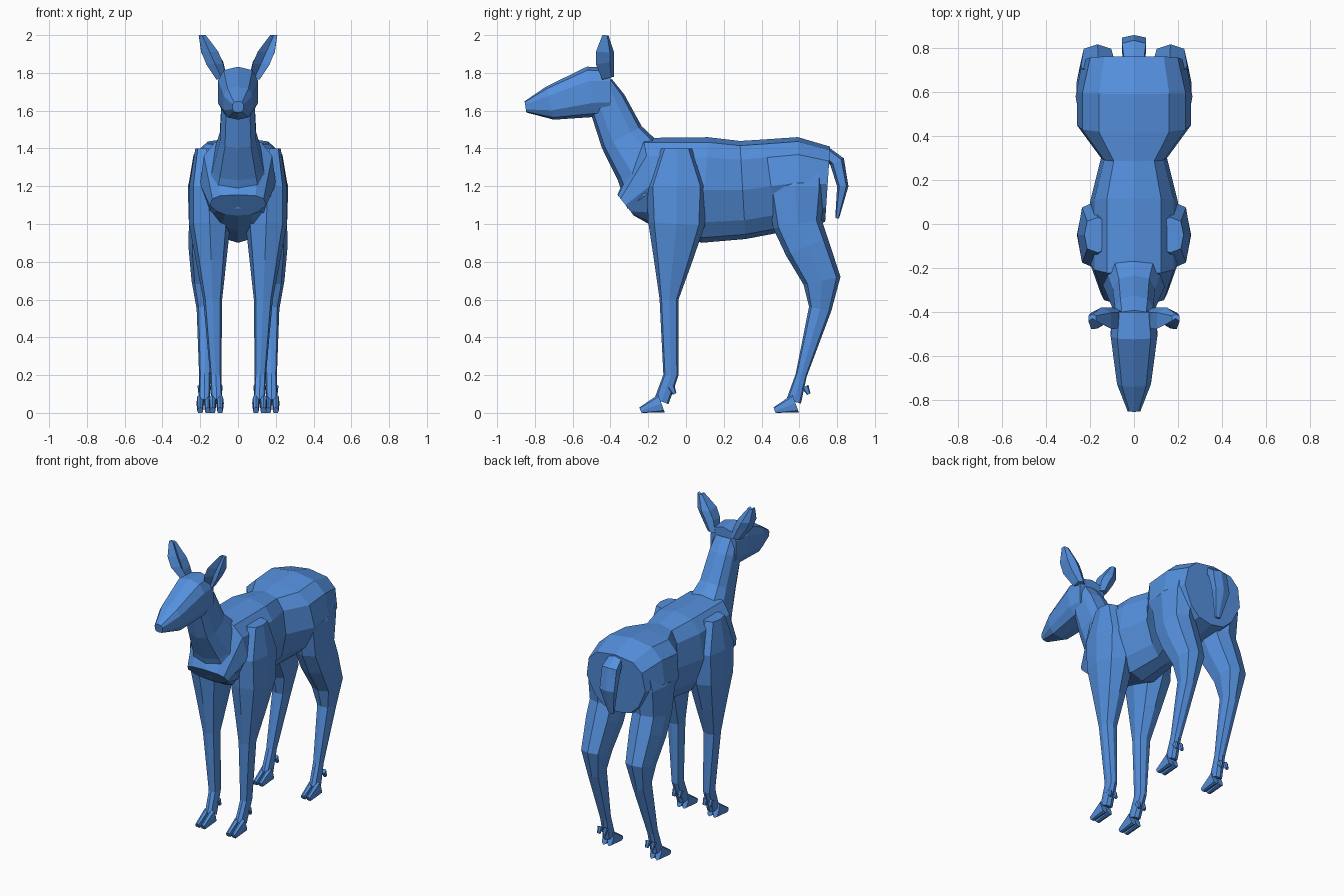
import bpy
import bmesh
from math import cos, sin, pi, copysign
from mathutils import Vector

if "Cube" in bpy.data.objects:
    bpy.data.objects.remove(bpy.data.objects["Cube"], do_unlink=True)

coat = bpy.data.materials.new("coat_blue")
coat.use_nodes = True
coat.diffuse_color = (0.09, 0.28, 0.73, 1)
shader = coat.node_tree.nodes["Principled BSDF"]
shader.inputs["Base Color"].default_value = coat.diffuse_color


def squarish(value, power):
    """Push a sine or cosine outwards so that a round section becomes boxier."""
    return copysign(abs(value) ** power, value)


def section(sides, power, keel, cupped):
    """Points of a unit cross-section, narrowed underneath by the keel."""
    points = []
    for index in range(sides):
        angle = 2 * pi * index / sides
        depth = squarish(cos(angle), power)
        width = squarish(sin(angle), power) * (1 - keel * max(0, -depth))
        if cupped and index == sides // 2:
            depth = 0
        points.append((depth, width))
    return points


def body_part(name, path, sides=8, power=0.7, keel=0, cupped=False,
              stance=0, splay=0, mirrored=False):
    """Sweep a section square to a path of (y, z, half depth, half width).

    The middle of the part lies at x = stance + splay * z.
    """
    outline = section(sides, power, keel, cupped)
    centres = [Vector((0, y, z)) for y, z, depth, width in path]
    last = len(path) - 1
    bm = bmesh.new()
    rings = []
    for index, (y, z, half_depth, half_width) in enumerate(path):
        along = centres[min(index + 1, last)] - centres[max(index - 1, 0)]
        normal = Vector((0, along.z, -along.y)).normalized()
        ring = []
        for depth, width in outline:
            point = centres[index] + normal * depth * half_depth
            point.x = stance + splay * z + width * half_width
            point.z = max(point.z, 0)
            ring.append(bm.verts.new(point))
        rings.append(ring)
    for lower, upper in zip(rings, rings[1:]):
        for index in range(sides):
            after = (index + 1) % sides
            bm.faces.new((lower[index], lower[after], upper[after], upper[index]))
    bm.faces.new(rings[0])
    bm.faces.new(rings[-1])
    bmesh.ops.recalc_face_normals(bm, faces=bm.faces)
    mesh = bpy.data.meshes.new(name)
    bm.to_mesh(mesh)
    bm.free()
    mesh.materials.append(coat)
    part = bpy.data.objects.new(name, mesh)
    bpy.context.collection.objects.link(part)
    if mirrored:
        part.modifiers.new("mirror", "MIRROR").use_mirror_merge = False


# Trunk from the rump to the breast, pinched at the waist
body_part("trunk", [
    (.75, 1.21, .2, .22),
    (.6, 1.22, .24, .26),
    (.45, 1.2, .25, .26),
    (.3, 1.18, .26, .15),
    (.1, 1.18, .28, .2),
    (-.18, 1.21, .25, .2),
    (-.32, 1.1, .07, .15),
], sides=12, keel=.3)

# Neck rising out of the breast
body_part("neck", [
    (-.15, 1.2, .2, .18),
    (-.24, 1.32, .15, .14),
    (-.34, 1.46, .12, .1),
    (-.42, 1.65, .1, .09),
    (-.45, 1.75, .06, .08),
], sides=10)

# Head tapering to the muzzle
body_part("head", [
    (-.4, 1.7, .13, .1),
    (-.5, 1.7, .135, .11),
    (-.72, 1.64, .09, .08),
    (-.85, 1.62, .03, .03),
], sides=10)

# Cupped ears leaning outwards
body_part("ears", [
    (-.42, 1.77, .04, .03),
    (-.44, 1.85, .06, .05),
    (-.44, 1.91, .06, .05),
    (-.43, 2, .02, .02),
], sides=6, cupped=True, stance=-.71, splay=.45, mirrored=True)

# Tail hanging behind the rump
body_part("tail", [
    (.74, 1.38, .03, .05),
    (.8, 1.33, .04, .06),
    (.83, 1.2, .03, .06),
    (.8, 1.03, .01, .02),
], sides=6)

# Shoulders running down into the forelegs
body_part("forelegs", [
    (-.05, 1.4, .08, .06),
    (-.05, 1.2, .16, .1),
    (-.05, 1, .15, .11),
    (-.07, .8, .1, .08),
    (-.09, .6, .05, .05),
    (-.08, .2, .04, .03),
    (-.13, .06, .04, .03),
], stance=.11, splay=.04, mirrored=True)

# Thighs running down through the hocks
body_part("hind_legs", [
    (.6, 1.35, .13, .07),
    (.58, 1.2, .16, .11),
    (.59, 1, .13, .1),
    (.64, .88, .12, .1),
    (.72, .7, .1, .08),
    (.71, .55, .06, .05),
    (.61, .2, .03, .03),
    (.57, .06, .04, .03),
], stance=.18, splay=-.02, mirrored=True)

# Cloven toes and small dewclaws, a pair of each on every foot
for leg, ankle, foot in (("fore", -.14, .115), ("hind", .57, .18)):
    for side, offset in (("inner", -.02), ("outer", .02)):
        body_part(f"{leg}_{side}_toes", [
            (ankle + .01, .05, .05, .02),
            (ankle - .1, .01, .02, .015),
        ], stance=foot + offset, mirrored=True)
        body_part(f"{leg}_{side}_dewclaws", [
            (ankle + .06, .14, .02, .015),
            (ankle + .08, .1, .01, .01),
        ], sides=6, stance=foot + offset, mirrored=True)
